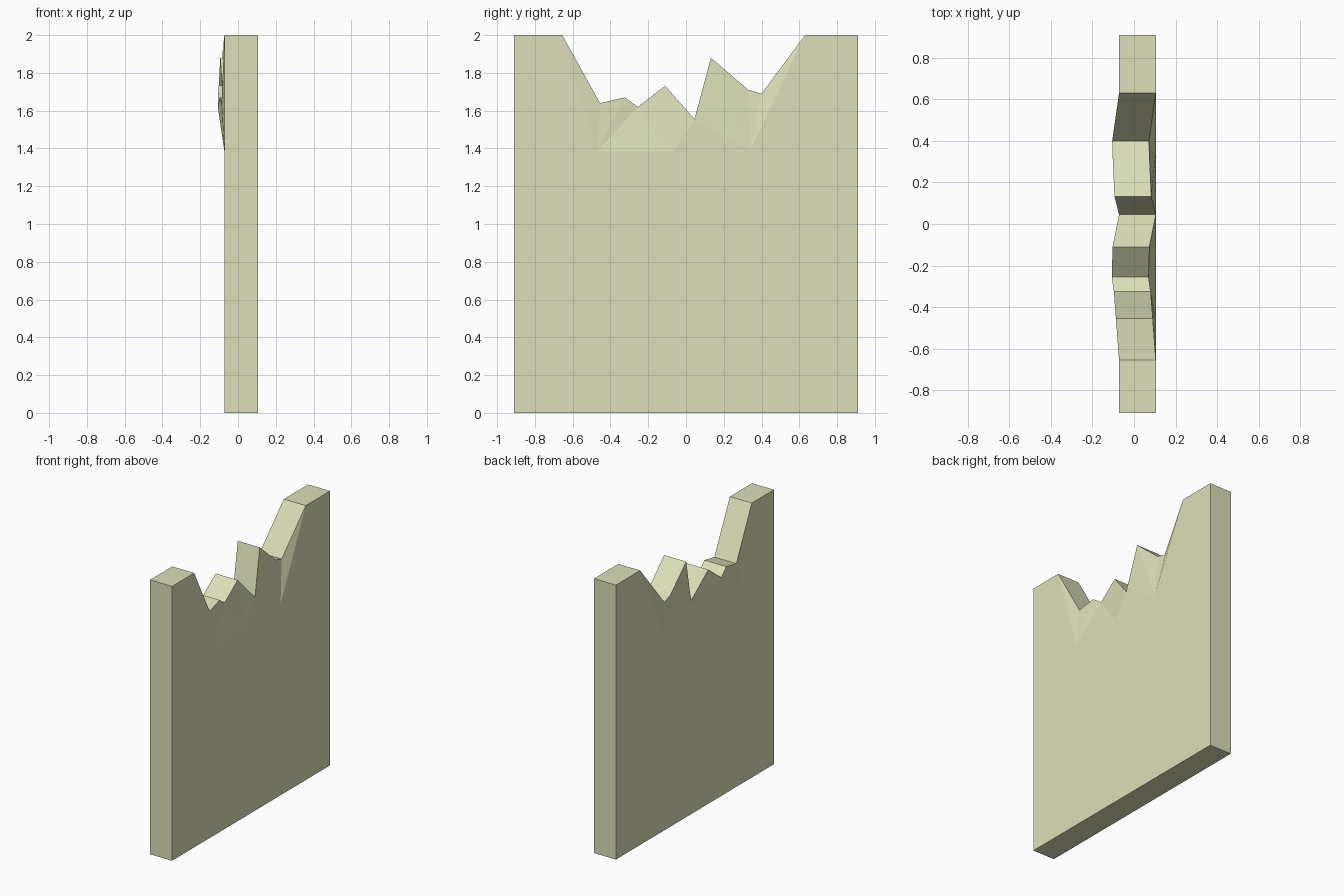
import bpy, bmesh

if "Cube" in bpy.data.objects:
    bpy.data.objects.remove(bpy.data.objects["Cube"])

# Broken top outline: y, z, and how far each point leans toward -x
rim = [(-.655, 2, 0), (-.455, 1.64, .015), (-.325, 1.67, .025), (-.255, 1.62, .035),
       (-.11, 1.732, .031), (.045, 1.555, 0), (.132, 1.88, .022), (.33, 1.71, .031),
       (.40, 1.69, .033), (.63, 2, 0)]
# Points where the lean begins on the flat slab
roots = [(-.47, 1.385, 0), (-.07, 1.385, 0), (.34, 1.39, 0)]
# Lower slab and upper corners
corners = [(-.91, 2, 0), (-.91, 0, 0), (.91, 0, 0), (.91, 2, 0)]
pts = rim + roots + corners
A, B, C = 10, 11, 12

# Flat slab face, followed by the leaning facets
faces = [(13, 14, 15, 16, 9, C, 5, B, A, 0),
         (A, 1, 0), (A, 2, 1), (A, 3, 2), (A, B, 3), (B, 4, 3), (B, 5, 4),
         (C, 6, 5), (C, 7, 6), (C, 8, 7), (C, 9, 8)]
outline = [13, 14, 15, 16] + list(range(9, -1, -1))

bm = bmesh.new()
left, right = ([bm.verts.new((x - lean, y, z)) for y, z, lean in pts]
               for x in (-.072, .105))
for f in faces:
    bm.faces.new([right[i] for i in f])
    bm.faces.new([left[i] for i in reversed(f)])

# Edge band all around the slab
for a, b in zip(outline, outline[1:] + outline[:1]):
    bm.faces.new((left[a], left[b], right[b], right[a]))
bmesh.ops.recalc_face_normals(bm, faces=bm.faces)

mesh = bpy.data.meshes.new("broken_wall")
bm.to_mesh(mesh)
bm.free()
wall = bpy.data.objects.new("broken_wall", mesh)
bpy.context.collection.objects.link(wall)

# Pale yellow-green plaster
mat = bpy.data.materials.new("plaster")
mat.diffuse_color = (.72, .74, .48, 1)
mat.use_nodes = True
mat.node_tree.nodes["Principled BSDF"].inputs["Base Color"].default_value = mat.diffuse_color
mesh.materials.append(mat)
